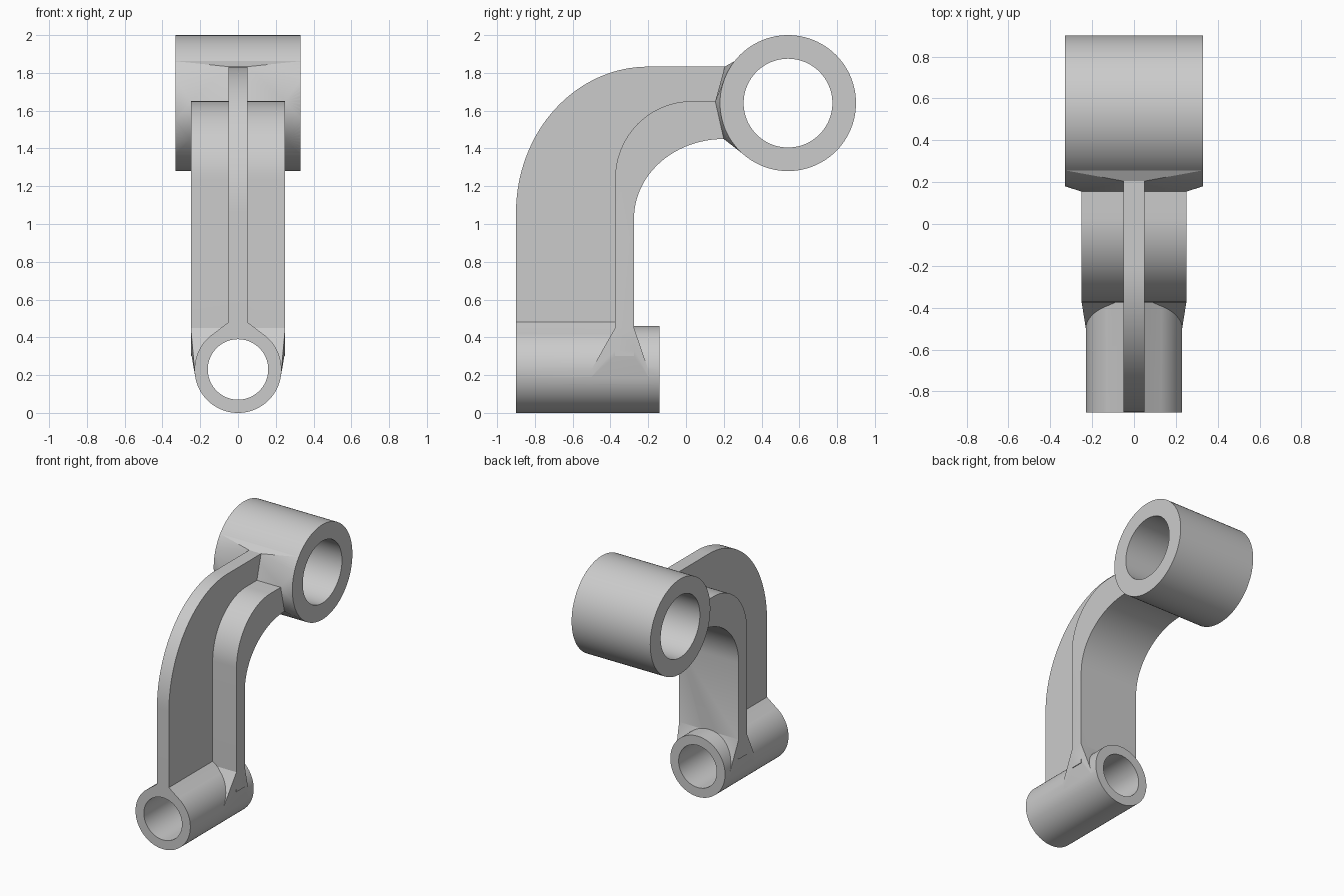
import bpy, bmesh
from math import sin, cos, pi, radians

if "Cube" in bpy.data.objects:
    bpy.data.objects.remove(bpy.data.objects["Cube"])

TOP = (0.54, 1.64, 0.36, 0.235)     # y, z, outer and inner radius of upper boss
LOW = (0.0, 0.23, 0.23, 0.16)       # x, z, outer and inner radius of lower boss


def arc(cx, cz, rx, rz, a0, a1, n):
    return [(cx + rx * cos(radians(a0 + (a1 - a0) * i / n)),
             cz + rz * sin(radians(a0 + (a1 - a0) * i / n))) for i in range(n + 1)]


def finish(name, bm):
    bmesh.ops.recalc_face_normals(bm, faces=bm.faces)
    me = bpy.data.meshes.new(name)
    bm.to_mesh(me)
    bm.free()
    ob = bpy.data.objects.new(name, me)
    bpy.context.collection.objects.link(ob)
    return ob


def prism(name, profile, axis, lo, hi):
    """Extrude a (y,z) profile along x, or an (x,z) profile along y."""
    def place(u, v, t):
        return (t, u, v) if axis == 'x' else (u, t, v)
    bm = bmesh.new()
    face = bm.faces.new([bm.verts.new(place(u, v, lo)) for u, v in profile])
    ext = bmesh.ops.extrude_face_region(bm, geom=[face])
    verts = [g for g in ext['geom'] if isinstance(g, bmesh.types.BMVert)]
    bmesh.ops.translate(bm, verts=verts, vec=place(0, 0, hi - lo))
    return finish(name, bm)


def hull(name, points):
    bm = bmesh.new()
    for p in points:
        bm.verts.new(p)
    res = bmesh.ops.convex_hull(bm, input=bm.verts)
    loose = [v for v in bm.verts if not v.link_faces]
    bmesh.ops.delete(bm, geom=loose, context='VERTS')
    return finish(name, bm)


def combine(target, other, op):
    mod = target.modifiers.new(op, 'BOOLEAN')
    mod.operation, mod.solver, mod.object = op, 'EXACT', other
    bpy.context.view_layer.objects.active = target
    bpy.ops.object.modifier_apply(modifier=mod.name)
    bpy.data.objects.remove(other)


def circle(c, r, n=96):
    return arc(c[0], c[1], r, r, 0, 360 * (n - 1) / n, n - 1)


# Bosses
bracket = prism("bracket", circle(TOP, TOP[2]), 'x', -0.33, 0.33)
low_boss = prism("lower_boss", circle(LOW, LOW[2]), 'y', -0.9, -0.14)

# Curved flange, thicker towards the upper boss
flange = prism("flange",
               [(-0.375, 0.3)] + arc(0.03, 1.24, 0.405, 0.41, 180, 90, 24)
               + [(0.25, 1.65), (0.25, 1.45)]
               + arc(0.2, 1.03, 0.475, 0.42, 90, 180, 24) + [(-0.275, 0.3)],
               'x', -0.25, 0.25)

# Central rib along the outside of the flange
rib = prism("rib",
            [(-0.9, 0.35)] + arc(-0.2, 1.06, 0.7, 0.773, 180, 90, 32)
            + [(0.25, 1.833), (0.25, 1.62)]
            + arc(0.06, 1.21, 0.405, 0.41, 90, 180, 24) + [(-0.345, 0.35)],
            'x', -0.05, 0.05)

# Rib foot running tangent onto the lower boss
foot = prism("rib_foot", [(0.05, 0.48), (0.14, 0.412), (0.14, 0.3),
                          (-0.14, 0.3), (-0.14, 0.412), (-0.05, 0.48)],
             'y', -0.9, -0.34)

# Blend from flange and rib into the upper boss
pts = []
for s in (-1, 1):
    pts += [(s * 0.05, 0.205, 1.833), (s * 0.25, 0.155, 1.65), (s * 0.25, 0.2, 1.45)]
    pts += [(s * 0.33, y, z) for y, z in arc(*TOP[:2], TOP[2], TOP[2], 142, 228, 23)]
top_blend = hull("upper_blend", pts)

# Blend from the flange into the lower boss
pts = []
for s in (-1, 1):
    pts += [(s * 0.25, y, z) for y in (-0.375, -0.275) for z in (0.33, 0.45)]
    pts += [(s * LOW[2] * cos(radians(a)), y, LOW[1] + LOW[2] * sin(radians(a)))
            for y in (-0.5, -0.2) for a in (0, -10, -20, -30)]
low_blend = hull("lower_blend", pts)

for part in (low_boss, flange, rib, foot, top_blend, low_blend):
    combine(bracket, part, 'UNION')

# Bores
combine(bracket, prism("upper_bore", circle(TOP, TOP[3]), 'x', -0.5, 0.5), 'DIFFERENCE')
combine(bracket, prism("lower_bore", circle(LOW, LOW[3]), 'y', -1.1, 0.05), 'DIFFERENCE')

bpy.ops.object.select_all(action='DESELECT')
bracket.select_set(True)
bpy.context.view_layer.objects.active = bracket
bpy.ops.object.shade_smooth_by_angle(angle=radians(25))
